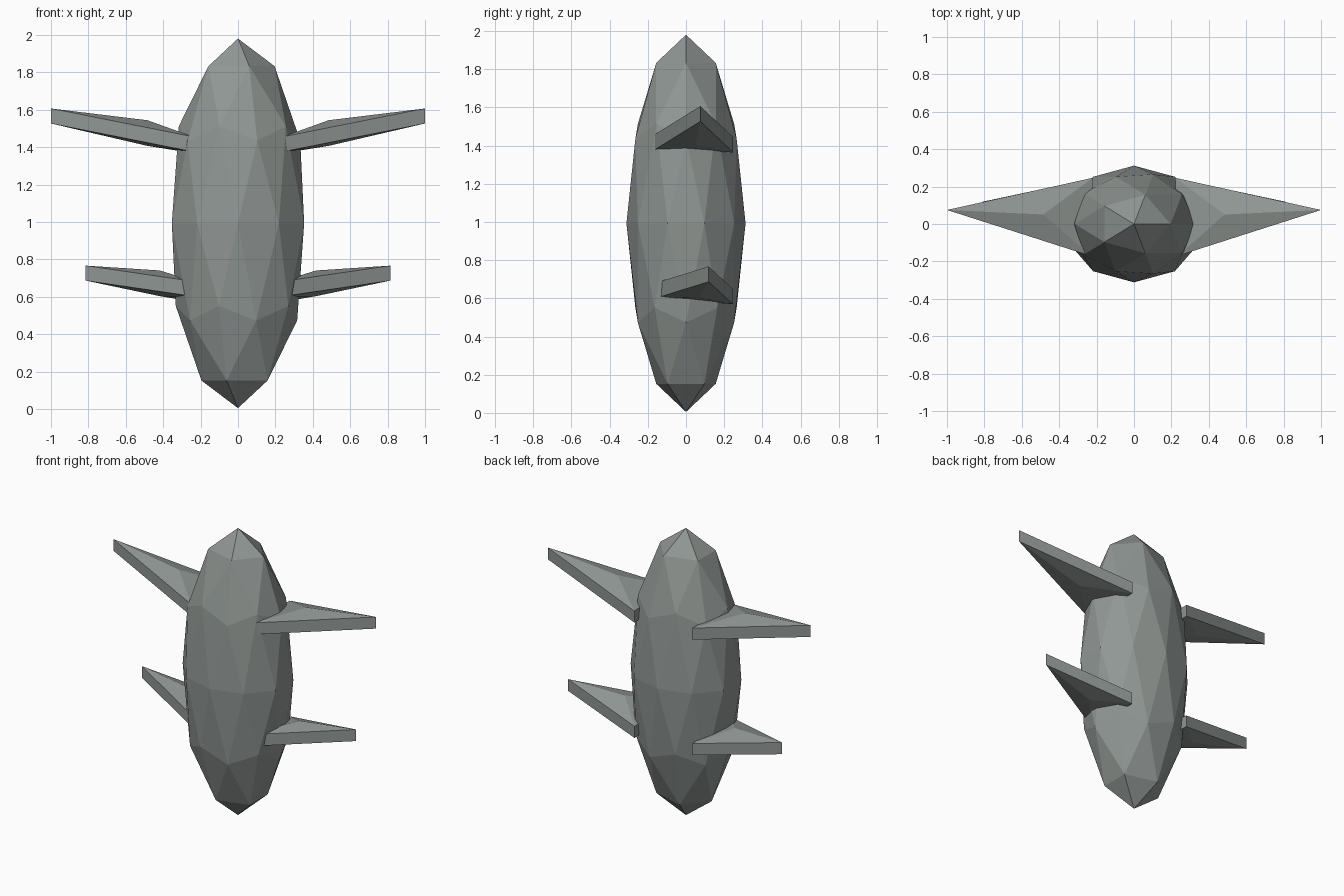
import bpy
import bmesh
from mathutils import Matrix, Vector

cube = bpy.data.objects.get("Cube")
if cube:
    bpy.data.objects.remove(cube, do_unlink=True)

hull_grey = bpy.data.materials.new("hull_grey")
hull_grey.use_nodes = True
COLOUR = (0.28, 0.31, 0.295, 1)
hull_grey.diffuse_color = COLOUR
hull_grey.node_tree.nodes["Principled BSDF"].inputs["Base Color"].default_value = COLOUR


def finish(bm, name):
    """Turn a bmesh into a flat-shaded object."""
    bmesh.ops.recalc_face_normals(bm, faces=bm.faces)
    mesh = bpy.data.meshes.new(name)
    bm.to_mesh(mesh)
    bm.free()
    mesh.materials.append(hull_grey)
    obj = bpy.data.objects.new(name, mesh)
    bpy.context.collection.objects.link(obj)
    return obj


def wing(name, side, tip, front, back, thickness, rise, drop):
    """Triangular slab with a raised centre on top and a slight belly below."""
    bm = bmesh.new()
    corners = [Vector(c) for c in (tip, front, back)]
    centre = sum(corners, Vector()) / 3
    down = Vector((0, 0, -thickness))
    top = [bm.verts.new(c) for c in corners]
    low = [bm.verts.new(c + down) for c in corners]
    peak = bm.verts.new(centre + Vector((0, 0, rise)))
    belly = bm.verts.new(centre + down - Vector((0, 0, drop)))
    for i in range(3):
        j = (i + 1) % 3
        bm.faces.new((top[i], top[j], peak))
        bm.faces.new((low[j], low[i], belly))
        bm.faces.new((top[i], low[i], low[j], top[j]))
    bmesh.ops.scale(bm, vec=(side, 1, 1), verts=bm.verts)
    return finish(bm, name)


# Faceted body
bm = bmesh.new()
bmesh.ops.create_icosphere(
    bm, subdivisions=2, radius=1,
    matrix=Matrix.Translation((0, 0, 0.993)) @ Matrix.Diagonal((0.372, 0.312, 0.988, 1)))
finish(bm, "body")

# Two pairs of wings
for label, side in (("left", 1), ("right", -1)):
    wing(f"upper_wing_{label}", side, tip=(1, 0.075, 1.607),
         front=(0.235, -0.17, 1.455), back=(0.22, 0.247, 1.445),
         thickness=0.08, rise=0.042, drop=0.015)
    wing(f"lower_wing_{label}", side, tip=(0.815, 0.118, 0.767),
         front=(0.22, -0.163, 0.68), back=(0.22, 0.245, 0.65),
         thickness=0.08, rise=0.042, drop=0.015)
